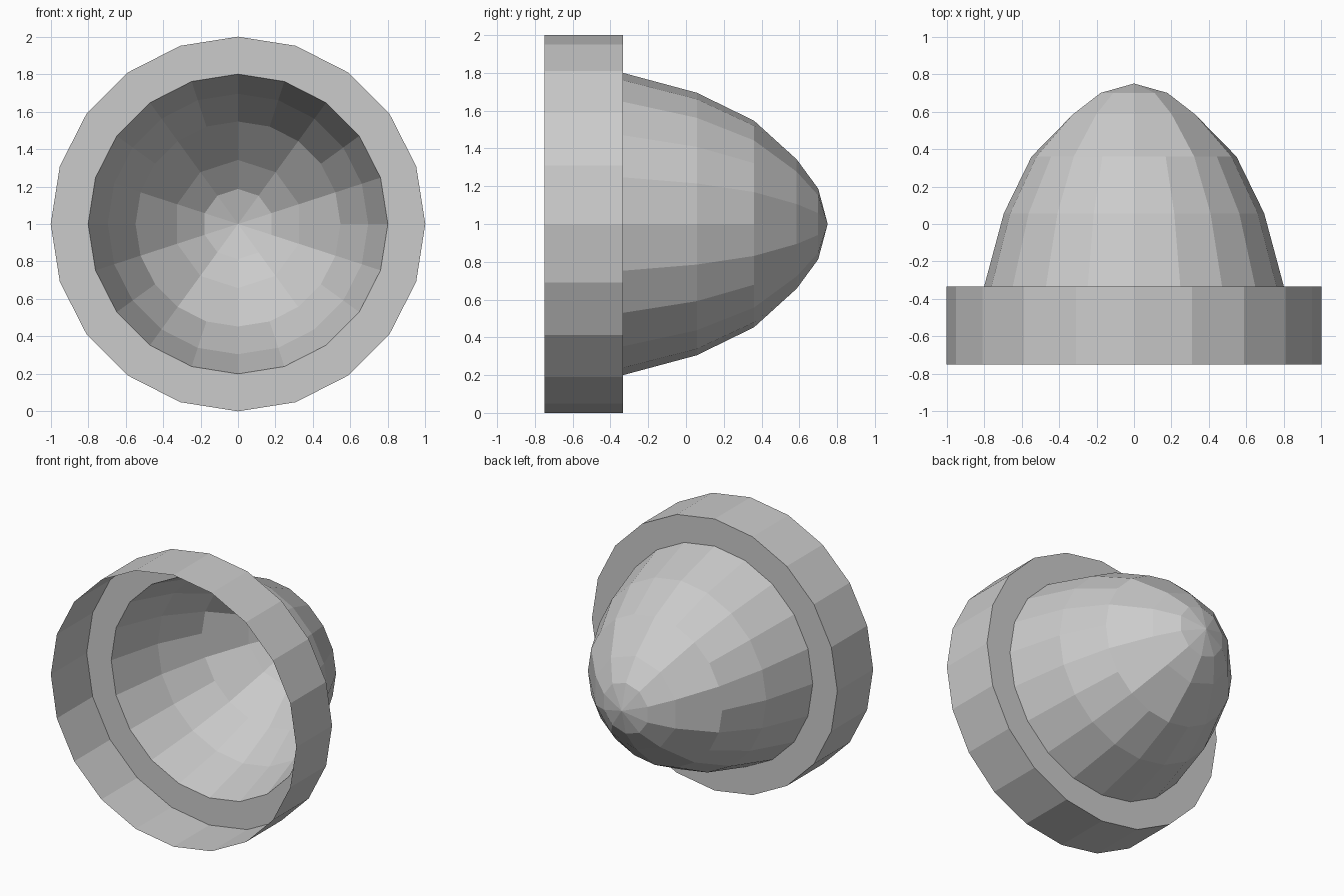
import bpy, bmesh, math

if "Cube" in bpy.data.objects:
    bpy.data.objects.remove(bpy.data.objects["Cube"])

SIDES = 20
bm = bmesh.new()


def ring(y, radius, count):
    """Ring of vertices around the y axis, first one at the top."""
    return [bm.verts.new((radius * math.sin(2 * math.pi * i / count), y,
                          1 + radius * math.cos(2 * math.pi * i / count)))
            for i in range(count)]


def bridge(a, b):
    """Join two rings; b may have half as many vertices as a."""
    n = len(b)
    step = len(a) // n
    for i in range(n):
        side = [a[(i * step + k) % len(a)] for k in range(step + 1)]
        bm.faces.new(side + [b[(i + 1) % n], b[i]])


# Open collar, back flange and tapering dome: (y, radius, sides)
profile = [(-0.75, 1.0, SIDES), (-0.333, 1.0, SIDES), (-0.333, 0.8, SIDES),
           (0.057, 0.695, SIDES), (0.36, 0.547, SIDES),
           (0.586, 0.342, SIDES // 2), (0.70, 0.187, SIDES // 2)]
rings = [ring(*p) for p in profile]
for a, b in zip(rings, rings[1:]):
    bridge(a, b)

# Pointed tip
tip = bm.verts.new((0, 0.75, 1))
last = rings[-1]
for i in range(len(last)):
    bm.faces.new((last[i], last[(i + 1) % len(last)], tip))

# Outward normals (the tip faces +y)
bm.normal_update()
bm.faces.ensure_lookup_table()
if bm.faces[-1].normal.y < 0:
    bmesh.ops.reverse_faces(bm, faces=bm.faces[:])

mesh = bpy.data.meshes.new("flanged_dome")
bm.to_mesh(mesh)
bm.free()
bpy.context.collection.objects.link(bpy.data.objects.new("flanged_dome", mesh))
